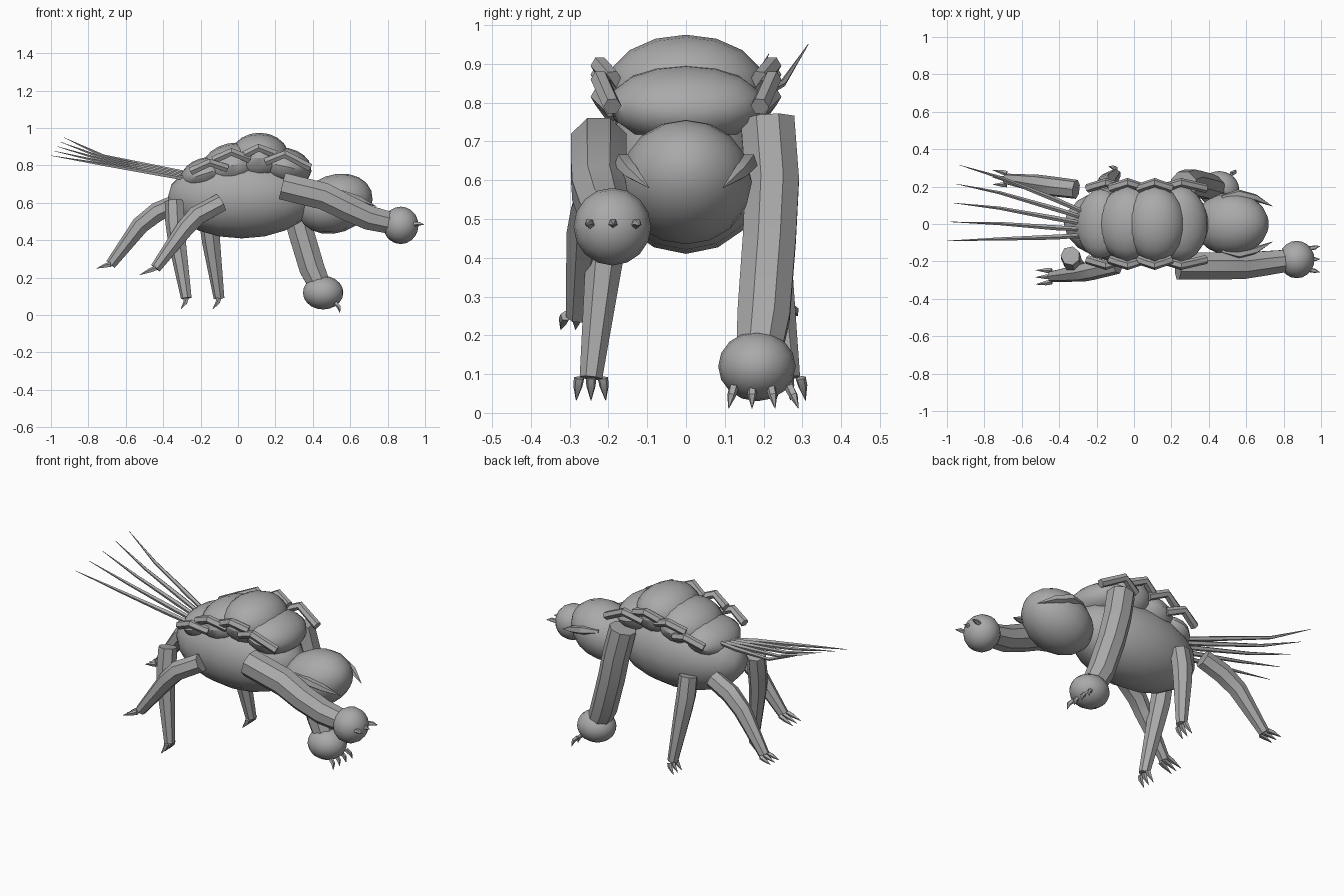
import bpy, bmesh, math
from mathutils import Vector, Matrix

grey = bpy.data.materials.new("grey")
grey.diffuse_color = (0.4, 0.4, 0.4, 1)


def finish(name, bm, angle):
    bmesh.ops.recalc_face_normals(bm, faces=bm.faces)
    me = bpy.data.meshes.new(name)
    bm.to_mesh(me)
    bm.free()
    ob = bpy.data.objects.new(name, me)
    bpy.context.collection.objects.link(ob)
    me.materials.append(grey)
    bpy.context.view_layer.objects.active = ob
    ob.select_set(True)
    bpy.ops.object.shade_smooth_by_angle(angle=math.radians(angle))
    ob.select_set(False)
    return ob


def ball(name, c, r, tilt=0, seg=16, rings=10):
    """Ellipsoid with its poles along x, tilted about y."""
    bm = bmesh.new()
    bmesh.ops.create_uvsphere(bm, u_segments=seg, v_segments=rings, radius=1)
    m = (Matrix.Translation(c) @ Matrix.Rotation(math.radians(tilt), 4, 'Y')
         @ Matrix.Diagonal((*r, 1)) @ Matrix.Rotation(math.pi / 2, 4, 'Y'))
    bm.transform(m)
    return finish(name, bm, 32)


def tube(name, pts, radii, n=8, flat=1.0, angle=30):
    """Sweep an n-gon along a path; flat scales the section sideways (y)."""
    bm = bmesh.new()
    pts = [Vector(p) for p in pts]
    rows = []
    for i, p in enumerate(pts):
        t = (pts[min(i + 1, len(pts) - 1)] - pts[max(i - 1, 0)]).normalized()
        up = t.cross(Vector((0, 1, 0))).normalized()
        side = up.cross(t)
        rows.append([bm.verts.new(p + radii[i] * (
            math.cos(a) * up + flat * math.sin(a) * side))
            for a in (2 * math.pi * (k + 0.5) / n for k in range(n))])
    for a, b in zip(rows, rows[1:]):
        for k in range(n):
            bm.faces.new((a[k], a[(k + 1) % n], b[(k + 1) % n], b[k]))
    bm.faces.new(rows[0])
    bm.faces.new(rows[-1])
    return finish(name, bm, angle)


def claws(name, base, tip, spread, count, r=0.013):
    """Row of pointed claws fanned out across y."""
    for i in range(count):
        o = (i / (count - 1) - 0.5) * 2
        b = Vector(base) + Vector((0, o * spread * 0.8, 0))
        t = Vector(tip) + Vector((0, o * spread, 0))
        m = b.lerp(t, 0.45) + Vector((0.008, 0, 0.004))
        tube(name, [b, m, t], [r, r * 0.9, 0.001], n=5)


# Belly and overlapping shell domes
ball("belly", (0.02, 0, 0.63), (0.395, 0.215, 0.22))
for x, z, rx, ry, rz, tilt in ((-0.18, 0.755, 0.13, 0.185, 0.085, -18),
                               (-0.03, 0.80, 0.165, 0.2, 0.12, -12),
                               (0.115, 0.84, 0.16, 0.205, 0.135, 0),
                               (0.25, 0.795, 0.145, 0.2, 0.1, 12)):
    ball("shell_dome", (x, 0, z), (rx, ry, rz), tilt)

# Head and mandibles
ball("head", (0.52, 0, 0.595), (0.205, 0.17, 0.155), -20)
for s in (-1, 1):
    tube("mandible", [(0.47, s * 0.145, 0.655), (0.56, s * 0.16, 0.645),
                      (0.65, s * 0.14, 0.62), (0.74, s * 0.095, 0.58)],
         [0.01, 0.026, 0.02, 0.001], n=5)

# Heavy front arms with rounded fists
tube("raised_arm", [(0.235, -0.225, 0.69), (0.46, -0.225, 0.635),
                    (0.58, -0.225, 0.575), (0.70, -0.21, 0.52), (0.87, -0.19, 0.48)],
     [0.078, 0.078, 0.074, 0.07, 0.06])
ball("raised_fist", (0.87, -0.19, 0.48), (0.095, 0.1, 0.1))
claws("raised_claw", (0.93, -0.188, 0.485), (0.995, -0.188, 0.485), 0.07, 3)
tube("lowered_arm", [(0.265, 0.21, 0.755), (0.30, 0.222, 0.6), (0.335, 0.215, 0.45),
                     (0.395, 0.2, 0.25), (0.45, 0.185, 0.13)],
     [0.075, 0.075, 0.074, 0.073, 0.06])
ball("lowered_fist", (0.455, 0.183, 0.12), (0.108, 0.1, 0.09))
claws("lowered_claw", (0.52, 0.195, 0.065), (0.545, 0.2, 0.012), 0.09, 4)

# Walking legs: hip, thigh, knee, foot and claw tip
legs = {
    "near_middle": [(-0.09, -0.215, 0.60), (-0.22, -0.245, 0.53), (-0.28, -0.26, 0.465),
                    (-0.44, -0.28, 0.25), (-0.525, -0.285, 0.215)],
    "far_rear": [(-0.31, 0.185, 0.60), (-0.43, 0.2, 0.55), (-0.52, 0.215, 0.48),
                 (-0.68, 0.24, 0.27), (-0.755, 0.25, 0.25)],
    "near_rear": [(-0.34, -0.17, 0.61), (-0.335, -0.19, 0.5), (-0.325, -0.21, 0.4),
                  (-0.275, -0.245, 0.09), (-0.305, -0.245, 0.032)],
    "far_middle": [(-0.15, 0.19, 0.58), (-0.15, 0.21, 0.47), (-0.14, 0.225, 0.38),
                   (-0.1, 0.265, 0.09), (-0.135, 0.27, 0.032)],
}
for name, p in legs.items():
    tube(name + "_leg", p[:4], [0.052, 0.054, 0.05, 0.03], n=7)
    claws(name + "_claw", p[3], p[4], 0.038, 3, 0.014)

# Bent ridge bars along both edges of the shell
for s in (-1, 1):
    for a, b, c in (((-0.25, 0.77), (-0.15, 0.815), (-0.06, 0.785)),
                    ((-0.13, 0.83), (-0.035, 0.872), (0.06, 0.835)),
                    ((0.02, 0.85), (0.11, 0.895), (0.20, 0.86)),
                    ((0.15, 0.82), (0.25, 0.86), (0.385, 0.79))):
        tube("ridge_bar", [(a[0], s * 0.19, a[1]), (b[0], s * 0.222, b[1]),
                           (c[0], s * 0.19, c[1])], [0.024] * 3, n=6)

# Fan of tail spines
for i in range(5):
    o = i / 4
    tube("tail_spine", [(-0.26, -0.06 + 0.12 * o, 0.725 + 0.03 * o),
                        (-0.42, -0.07 + 0.2 * o, 0.755 + 0.03 * o),
                        (-0.72, -0.08 + 0.33 * o, 0.805 + 0.045 * o),
                        (-0.998 + 0.065 * o, -0.09 + 0.405 * o, 0.852 + 0.098 * o)],
         [0.012, 0.014, 0.009, 0.001], n=5)
